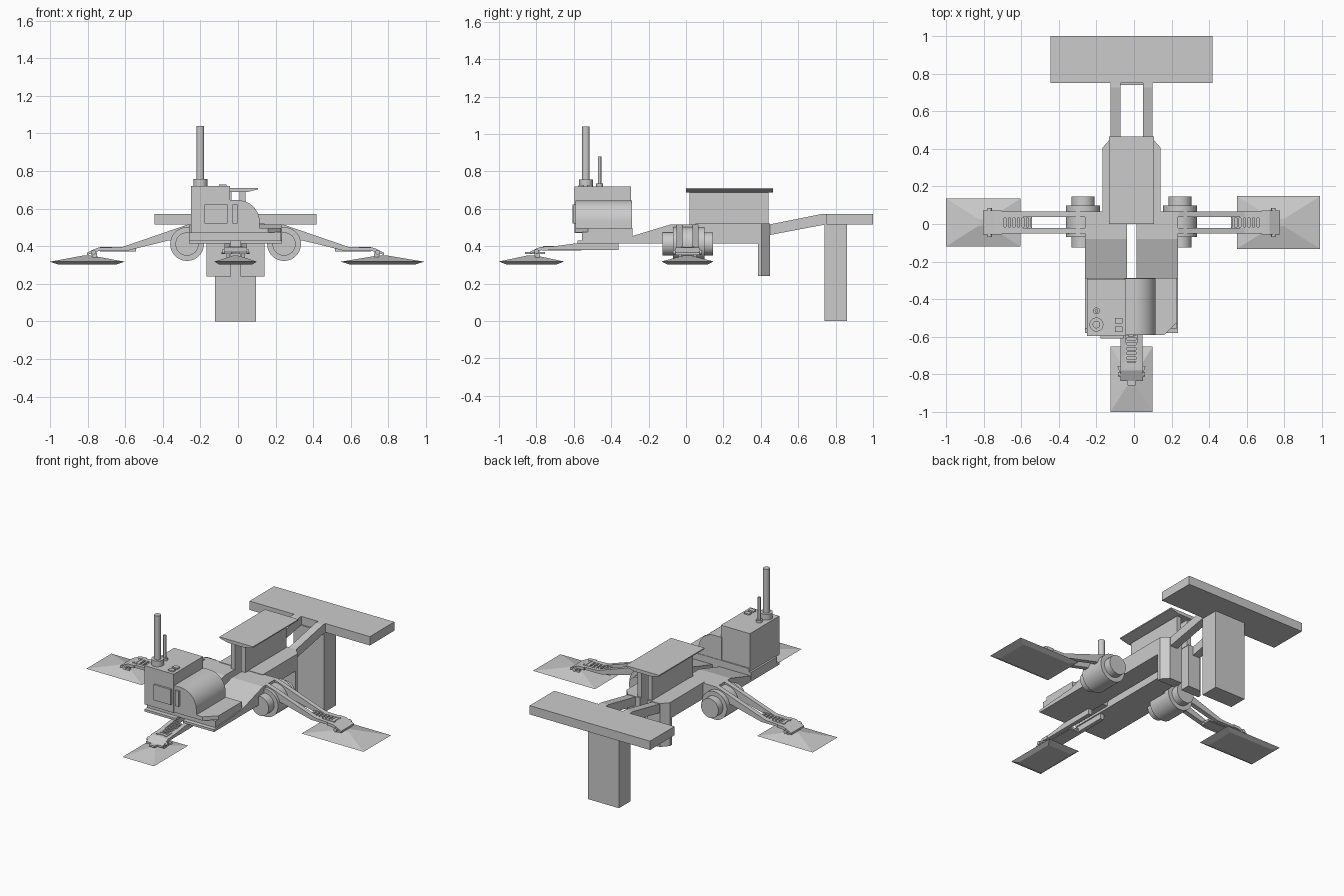
import bpy, bmesh, math
from mathutils import Matrix, Vector

if "Cube" in bpy.data.objects:
    bpy.data.objects.remove(bpy.data.objects["Cube"])

C = -0.013  # centreline x of the craft


def finish(name, bm, M=None, smooth=False):
    bmesh.ops.recalc_face_normals(bm, faces=bm.faces)
    if M is not None:
        bm.transform(M)
    me = bpy.data.meshes.new(name)
    bm.to_mesh(me)
    bm.free()
    ob = bpy.data.objects.new(name, me)
    bpy.context.collection.objects.link(ob)
    if smooth:
        bpy.ops.object.select_all(action='DESELECT')
        ob.select_set(True)
        bpy.context.view_layer.objects.active = ob
        bpy.ops.object.shade_smooth_by_angle(angle=math.radians(35))
    return ob


def prism(name, pts, axis, lo, hi, M=None, smooth=False):
    """Extrude a 2D outline along an axis; x: (y,z), y: (x,z), z: (x,y)."""
    place = {'x': lambda a, b, t: (t, a, b), 'y': lambda a, b, t: (a, t, b),
             'z': lambda a, b, t: (a, b, t)}[axis]
    bm = bmesh.new()
    f = bm.faces.new([bm.verts.new(place(a, b, lo)) for a, b in pts])
    r = bmesh.ops.extrude_face_region(bm, geom=[f])
    bmesh.ops.translate(bm, vec=Vector(place(0, 0, hi - lo)),
                        verts=[v for v in r['geom'] if isinstance(v, bmesh.types.BMVert)])
    return finish(name, bm, M, smooth)


def box(name, x0, x1, y0, y1, z0, z1, M=None):
    return prism(name, [(x0, y0), (x1, y0), (x1, y1), (x0, y1)], 'z', z0, z1, M)


def cyl(name, a, b, r, n=32, M=None):
    a, b = Vector(a), Vector(b)
    bm = bmesh.new()
    bmesh.ops.create_cone(bm, cap_ends=True, segments=n, radius1=r, radius2=r, depth=(b - a).length)
    T = Matrix.Translation((a + b) / 2) @ (b - a).to_track_quat('Z', 'Y').to_matrix().to_4x4()
    return finish(name, bm, T if M is None else M @ T, True)


def foot(name, u0, u1, w, M):
    """Flat pad: small underside, wide rim, shallow pyramid top with a blunt tip."""
    bm = bmesh.new()
    c, h = (u0 + u1) / 2, (u1 - u0) / 2
    rings = []
    for k, kw, z in ((.78, .78, .303), (1, 1, .318), (.13, .14, .35)):
        rings.append([bm.verts.new((c + sx * h * k, sy * w / 2 * kw, z))
                      for sx, sy in ((-1, -1), (1, -1), (1, 1), (-1, 1))])
    for lo, hi in zip(rings, rings[1:]):
        for i in range(4):
            bm.faces.new((lo[i], lo[(i + 1) % 4], hi[(i + 1) % 4], hi[i]))
    bm.faces.new(rings[0][::-1])
    bm.faces.new(rings[-1])
    finish(name, bm, M)


def ladder_and_ankle(name, u0, u1, zt, w, M):
    """Slotted shin, tapered ankle plate and pivot pins."""
    box(name + "_shin_floor", u0, u1, -.03, .03, zt - .022, zt - .014, M)
    for s in (-1, 1):
        box(name + "_ladder_rail", u0, u1, s * .03 - .006, s * .03 + .006, zt - .02, zt + .003, M)
    n = 8
    for i in range(n):
        u = u0 + (u1 - u0) * (i + .5) / n
        box(name + "_rung", u - .006, u + .006, -.03, .03, zt - .014, zt + .002, M)
    prism(name + "_ankle", [(u1 - .03, zt), (u1 + .015, zt - .002), (u1 + .07, zt - .028),
                            (u1 + .07, zt - .04), (u1 + .01, zt - .02), (u1 - .03, zt - .018)],
          'y', -w / 2, w / 2, M)
    for s in (-1, 1):
        prism(name + "_ankle_strut", [(u1 + .02, zt - .015), (u1 + .05, zt - .02),
                                      (u1 + .04, .335), (u1 + .015, .335)],
              'y', s * .04 - .008, s * .04 + .008, M)
    cyl(name + "_ankle_pin", (u1 + .035, -w / 2 - .012, zt - .026),
        (u1 + .035, w / 2 + .012, zt - .026), .012, 12, M)


# main body: paired halves either side of a central slot
for s, side in ((-1, "left"), (1, "right")):
    def X(a, b):
        return sorted((C + s * a, C + s * b))
    wedge = [(.065, .415), (.065, .517), (-.08, .517), (-.3, .45), (-.58, .43), (-.58, .415)]
    prism(side + "_front_deck", wedge, 'x', *X(.025, .248))
    box(side + "_body_rail", *X(.025, .155), .05, .40, .415, .52)
    # hanging rear panel with chamfered outer corner
    prism(side + "_rear_panel", [(C + s * .025, .385), (C + s * .155, .385), (C + s * .155, .405),
                                 (C + s * .115, .45), (C + s * .025, .45)], 'z', .24, .52)
    # tail boom
    prism(side + "_tail_boom", [(.30, .46), (.30, .517), (.45, .517), (.725, .572), (.8, .572),
                                (.8, .515), (.74, .515), (.45, .46)], 'x', *X(.06, .112))
    # canopy fin
    box(side + "_canopy_fin", *X(.022, .052), .02, .44, .515, .695)

# canopy, tail plate and rear leg
prism("canopy", [(C - .06, .688), (C + .06, .688), (C + .12, .703), (C + .12, .71),
                 (C - .12, .71), (C - .12, .703)], 'y', 0, .465)
box("tail_plate", C - .43, C + .43, .75, 1.0, .515, .572)
box("rear_leg", C - .11, C + .11, .74, .86, 0, .52)

# cabin
box("cabin_base", -.262, .228, -.555, -.287, .43, .475)
prism("cabin_fender", [(-.25, -.59), (.16, -.59), (.228, -.525), (.228, -.287), (-.25, -.287)],
      'z', .472, .497)
box("cabin_block", -.25, -.043, -.595, -.295, .47, .72)
arc = [(.115 * math.sin(t * math.pi / 24), .53 + .115 * math.cos(t * math.pi / 24)) for t in range(13)]
prism("cabin_round_hood", [(-.05, .475), (-.05, .645)] + arc + [(.115, .475)], 'y', -.59, -.29, smooth=True)
box("cabin_window", -.178, -.055, -.608, -.59, .522, .622)
box("cabin_slim_panel", -.028, -.003, -.602, -.585, .522, .622)
cyl("mast_base", (-.2, -.535, .715), (-.2, -.535, .757), .037)
cyl("mast", (-.2, -.535, .75), (-.2, -.535, 1.04), .02)
cyl("aerial_base", (-.2, -.462, .715), (-.2, -.462, .735), .018, 16)
cyl("aerial", (-.2, -.462, .73), (-.2, -.462, .88), .009, 16)
for y in (-.56, -.515):
    box("roof_button", -.1, -.062, y - .014, y + .014, .715, .728)

# side legs: same layout turned outward left and right
arm = [(.15, .44), (.15, .515), (.25, .517), (.60, .397), (.73, .392), (.73, .377),
       (.57, .378), (.36, .43)]
for s, side, f0, f1, fw in ((-1, "left", .59, .987, .255), (1, "right", .56, 1.003, .28)):
    M = Matrix.Translation((C, .008, 0)) @ Matrix.Diagonal((s, 1, 1, 1))
    if s < 0:
        M = Matrix.Translation((C, .008, 0)) @ Matrix.Rotation(math.pi, 4, 'Z')
    for v in (-1, 1):
        prism(side + "_arm_beam", arm, 'y', v * .043 - .015, v * .043 + .015, M)
    T = Matrix.Translation((C + s * .258, 0, .412))
    cyl(side + "_winch_drum", (0, -.07, 0), (0, .098, 0), .09, 32, T)
    cyl(side + "_winch_core", (0, -.125, 0), (0, .145, 0), .062, 32, T)
    ladder_and_ankle(side + "_leg", .53, .72, .394, .13, M)
    foot(side + "_foot", f0, f1, fw, M)

# front leg
M = Matrix.Translation((C, 0, 0)) @ Matrix.Rotation(-math.pi / 2, 4, 'Z')
for v in (-1, 1):
    prism("front_arm_beam", [(.36, .38), (.36, .43), (.55, .42), (.70, .40), (.77, .395), (.77, .378)],
          'y', v * .045 - .013, v * .045 + .013, M)
ladder_and_ankle("front_leg", .56, .765, .398, .12, M)
prism("front_ankle_bracket", [(.755, -.075), (.80, -.06), (.80, -.025), (.86, -.02),
                              (.86, .02), (.80, .025), (.80, .06), (.755, .075)], 'z', .358, .37, M)
foot("front_foot", .652, 1.0, .225, M)
